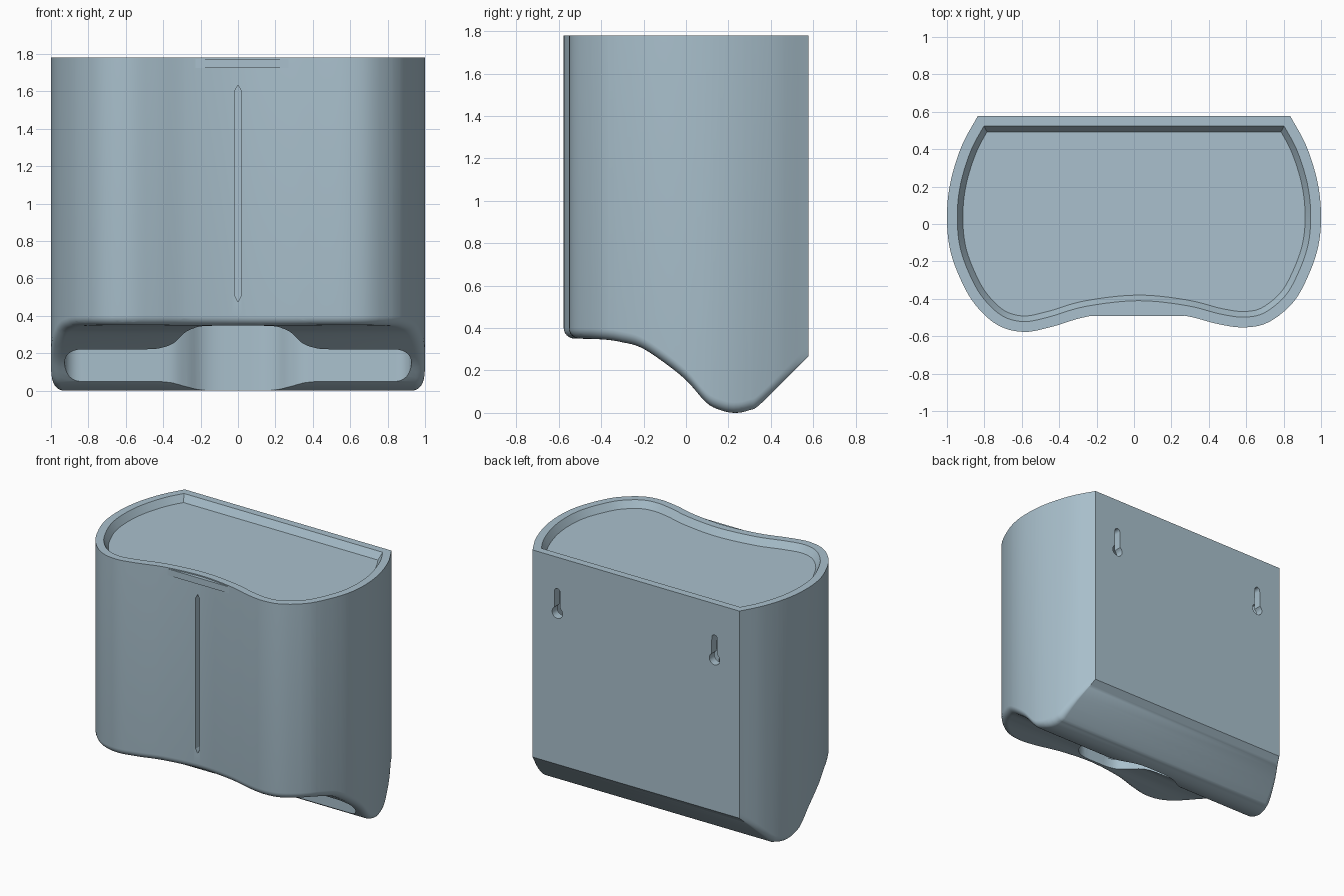
import bpy, bmesh, math
from mathutils import Vector

if "Cube" in bpy.data.objects:
    bpy.data.objects.remove(bpy.data.objects["Cube"])

TOP = 1.78
mat = bpy.data.materials.new("blue_grey_plastic")
mat.diffuse_color = (0.40, 0.53, 0.61, 1)
mat.use_nodes = True
mat.node_tree.nodes["Principled BSDF"].inputs["Base Color"].default_value = mat.diffuse_color


def spline(pts, n=5):
    """Catmull-Rom curve through the points, open ended."""
    p = [Vector(q) for q in pts]
    p = [2 * p[0] - p[1]] + p + [2 * p[-1] - p[-2]]
    out = []
    for a, b, c, d in zip(p, p[1:], p[2:], p[3:]):
        for i in range(n):
            t = i / n
            out.append(0.5 * (2 * b + (c - a) * t + (2 * a - 5 * b + 4 * c - d) * t * t
                              + (3 * b - a - 3 * c + d) * t ** 3))
    return out + [p[-2]]


def inset(loop, dist, taper=False):
    """Move a counter-clockwise loop inward; taper fades to nothing at the back."""
    out = []
    for i, p in enumerate(loop):
        d1 = (p - loop[i - 1]).normalized()
        d2 = (loop[(i + 1) % len(loop)] - p).normalized()
        n1, n2 = Vector((-d1.y, d1.x)), Vector((-d2.y, d2.x))
        m = (n1 + n2) / (1 + n1.dot(n2))
        k = min(1, max(0, (0.578 - p.y) / 0.3)) if taper else 1
        out.append(p + m * dist * k)
    return out


def loft(name, rings):
    """Solid through rings of 3D points, capped at both ends."""
    me = bpy.data.meshes.new(name)
    bm = bmesh.new()
    vs = [[bm.verts.new(p) for p in r] for r in rings]
    for a, b in zip(vs, vs[1:]):
        for i in range(len(a)):
            j = (i + 1) % len(a)
            bm.faces.new((a[i], a[j], b[j], b[i]))
    bm.faces.new(vs[0][::-1])
    bm.faces.new(vs[-1])
    bmesh.ops.recalc_face_normals(bm, faces=bm.faces)
    bm.to_mesh(me)
    bm.free()
    ob = bpy.data.objects.new(name, me)
    bpy.context.collection.objects.link(ob)
    me.materials.append(mat)
    return ob


def flat(loop, z):
    return [(p[0], p[1], z) for p in loop]


def upright(loop, y):
    return [(p[0], y, p[1]) for p in loop]


# Plan outline: flat back, bowed sides, two front lobes with a shallow waist
outline = spline([(-.835, .578), (-.92, .42), (-.98, .23), (-1, .05), (-.985, -.13),
                  (-.93, -.29), (-.85, -.43), (-.73, -.54), (-.59, -.577), (-.44, -.55),
                  (-.25, -.495), (.02, -.465), (.27, -.49), (.45, -.535), (.59, -.553),
                  (.72, -.525), (.85, -.42), (.93, -.28), (.985, -.12), (1, .05),
                  (.98, .23), (.92, .42), (.835, .578)])

# Underside height along the depth
under = spline([(-.62, .352), (-.4, .347), (-.3, .333), (-.216, .31), (-.12, .25), (0, .155),
                (.094, .05), (.16, .014), (.23, 0), (.3, .013), (.36, .05), (.59, .28)], 4)


def under_z(y):
    for a, b in zip(under, under[1:]):
        if y <= b.x:
            return a.y + (b.y - a.y) * (y - a.x) / (b.x - a.x)
    return under[-1].y


# Body: prism with a rounded lower edge, sliced and bent to the underside curve
R = 0.05
rings = []
for i in range(7):
    a = math.pi / 2 * i / 6
    rings.append(flat(inset(outline, R * (1 - math.sin(a)), True), R * (1 - math.cos(a))))
body = loft("dispenser_body", rings + [flat(outline, TOP)])
bm = bmesh.new()
bm.from_mesh(body.data)
for p in under[1:-1]:
    bmesh.ops.bisect_plane(bm, geom=bm.verts[:] + bm.edges[:] + bm.faces[:], dist=1e-5,
                           plane_co=(0, p.x, 0), plane_no=(0, 1, 0))
for v in bm.verts:
    if v.co.z < 0.5:
        v.co.z += under_z(v.co.y)
bm.to_mesh(body.data)
bm.free()

cutters = []

# Shallow recess in the top, with a sloped edge
cutters.append(loft("top_recess_cutter", [flat(inset(outline, .085), TOP - .05),
                                          flat(inset(outline, .055), TOP),
                                          flat(inset(outline, .055), TOP + .05)]))
# Hollow towel compartment
cutters.append(loft("compartment_cutter", [flat(inset(outline, .06), .42),
                                           flat(inset(outline, .06), 1.68)]))

# Dispensing slot with a wider finger opening in the middle
half_front = spline([(0, -.41), (.12, -.405), (.2, -.36), (.27, -.24), (.34, -.13),
                     (.42, -.088), (.5, -.08)], 4)
half_back = spline([(.42, .095), (.34, .108), (.27, .145), (.2, .195), (.12, .22), (0, .225)], 4)
end = [Vector((.84 + .0875 * math.cos(a), .0075 + .0875 * math.sin(a)))
       for a in [math.pi * (i / 12 - .5) for i in range(13)]]
right = half_front + end + half_back
slot = right + [Vector((-p.x, p.y)) for p in right[-2:0:-1]]
cutters.append(loft("slot_cutter", [flat(slot, -.1), flat(slot, .5)]))

# Narrow level window in the front
win = [(0, .475), (.016, .505), (.016, 1.605), (0, 1.635), (-.016, 1.605), (-.016, .505)]
cutters.append(loft("window_cutter", [upright(win, -.7), upright(win, -.3)]))

# Keyhole hangers in the back wall
for side in (-1, 1):
    key = []
    for i in range(17):
        a = math.radians(125 + 290 * i / 16)
        key.append((side * .635 + .042 * math.cos(a), 1.375 + .042 * math.sin(a)))
    for i in range(9):
        a = math.pi * i / 8
        key.append((side * .635 + .022 * math.cos(a), 1.53 + .022 * math.sin(a)))
    cutters.append(loft("keyhole_cutter", [upright(key, .45), upright(key, .7)]))

# Apply all cuts
for c in cutters:
    m = body.modifiers.new(c.name, 'BOOLEAN')
    m.operation, m.solver, m.object = 'DIFFERENCE', 'EXACT', c
    bpy.ops.object.select_all(action='DESELECT')
    body.select_set(True)
    bpy.context.view_layer.objects.active = body
    bpy.ops.object.modifier_apply(modifier=m.name)
    bpy.data.objects.remove(c)

bpy.ops.object.shade_smooth_by_angle(angle=math.radians(28))

# Finger lip across the front waist
lip = [(-.25, -.491), (.27, -.491), (.2, -.45), (-.2, -.45)]
loft("front_lip", [flat(lip, 1.725), flat(lip, 1.772)])
